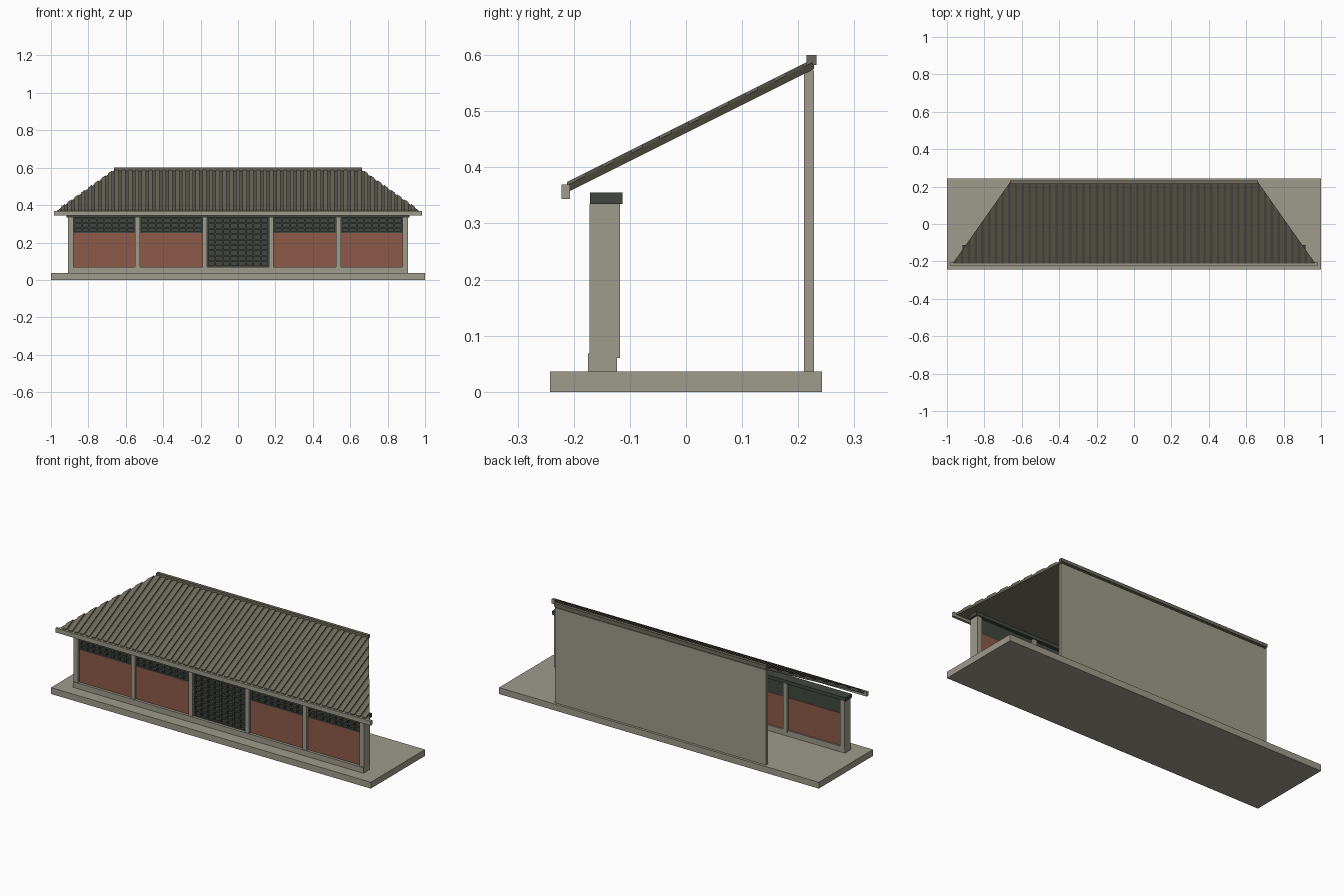
import bpy, bmesh, math

if "Cube" in bpy.data.objects:
    bpy.data.objects.remove(bpy.data.objects["Cube"])

def material(name, rgb):
    m = bpy.data.materials.new(name)
    m.diffuse_color = (*rgb, 1)
    m.use_nodes = True
    m.node_tree.nodes["Principled BSDF"].inputs["Base Color"].default_value = m.diffuse_color
    return m

CONCRETE = material("concrete", (0.345, 0.325, 0.262))
BRICK = material("red panel", (0.27, 0.10, 0.066))
DARK = material("dark lattice", (0.055, 0.064, 0.052))
SHEET = material("roof sheet", (0.105, 0.10, 0.076))
RIB = material("roof rib", (0.155, 0.145, 0.108))

def add_box(bm, x0, x1, y0, y1, z0, z1):
    add_prism(bm, [(x0, y0, z0), (x1, y0, z0), (x1, y1, z0), (x0, y1, z0)], z1 - z0)

def add_prism(bm, base, height):
    """Extrude a counter-clockwise base polygon straight up."""
    low = [bm.verts.new(p) for p in base]
    top = [bm.verts.new((x, y, z + height)) for x, y, z in base]
    n = len(base)
    bm.faces.new(low[::-1])
    bm.faces.new(top)
    for i in range(n):
        j = (i + 1) % n
        bm.faces.new((low[i], low[j], top[j], top[i]))

def finish(bm, name, mat):
    mesh = bpy.data.meshes.new(name)
    bmesh.ops.recalc_face_normals(bm, faces=bm.faces)
    bm.to_mesh(mesh)
    bm.free()
    mesh.materials.append(mat)
    ob = bpy.data.objects.new(name, mesh)
    bpy.context.collection.objects.link(ob)
    return ob

def box(name, mat, *dims):
    bm = bmesh.new()
    add_box(bm, *dims)
    return finish(bm, name, mat)

# Ground slab, back wall, plinth and head beam
box("base_slab", CONCRETE, -1, 1, -0.242, 0.242, 0, 0.036)
box("back_wall", CONCRETE, -0.66, 0.66, 0.21, 0.228, 0.036, 0.573)
box("plinth", CONCRETE, -0.908, 0.908, -0.175, -0.123, 0.036, 0.068)
box("head_beam", DARK, -0.918, 0.918, -0.171, -0.113, 0.335, 0.355)

# Columns, mirrored left and right
SPANS = [(0.165, 0.19), (0.525, 0.55), (0.88, 0.908)]
for i, (a, b) in enumerate(SPANS):
    for side, s in (("right", 1), ("left", -1)):
        x0, x1 = sorted((a * s, b * s))
        box(f"column_{side}_{i}", CONCRETE, x0, x1, -0.172, -0.118, 0.06, 0.335)

# Lattice: thin backing with raised bars on the front
def lattice(name, x0, x1, z0, z1):
    bm = bmesh.new()
    add_box(bm, x0, x1, -0.147, -0.132, z0, z1)
    cols = round((x1 - x0) / 0.042)
    rows = round((z1 - z0) / 0.029)
    bar = 0.004
    for i in range(cols + 1):
        x = x0 + bar + (x1 - x0 - 2 * bar) * i / cols
        add_box(bm, x - bar, x + bar, -0.158, -0.147, z0, z1)
    for j in range(rows + 1):
        z = z0 + bar + (z1 - z0 - 2 * bar) * j / rows
        add_box(bm, x0, x1, -0.160, -0.147, z - bar, z + bar)
    finish(bm, name, DARK)

# Bays: red lower panels with lattice above, full lattice in the centre
lattice("centre_lattice", -0.165, 0.165, 0.068, 0.335)
for i, (a, b) in enumerate([(0.19, 0.525), (0.55, 0.88)]):
    for side, s in (("right", 1), ("left", -1)):
        x0, x1 = sorted((a * s, b * s))
        box(f"red_panel_{side}_{i}", BRICK, x0, x1, -0.160, -0.130, 0.068, 0.25)
        lattice(f"upper_lattice_{side}_{i}", x0, x1, 0.25, 0.335)

# Sloped roof sheet, narrower at the ridge
Y0, Y1, X0, X1 = -0.212, 0.228, 0.97, 0.66
Z0, SLOPE = 0.355, 0.5

def under(y):
    return Z0 + (y - Y0) * SLOPE

def hip_y(x):
    return min(Y1, Y0 + (X0 - abs(x)) / (X0 - X1) * (Y1 - Y0))

bm = bmesh.new()
add_prism(bm, [(-X0, Y0, under(Y0)), (X0, Y0, under(Y0)),
               (X1, Y1, under(Y1)), (-X1, Y1, under(Y1))], 0.013)
finish(bm, "roof_sheet", SHEET)

# Raised ribs running up the slope, cut off along the hip edges
bm = bmesh.new()
PITCH, HALF = 0.036, 0.011
for i in range(-26, 27):
    xa, xb = i * PITCH - HALF, i * PITCH + HALF
    ya, yb = hip_y(xa), hip_y(xb)
    add_prism(bm, [(xa, Y0, under(Y0) + 0.012), (xb, Y0, under(Y0) + 0.012),
                   (xb, yb, under(yb) + 0.012), (xa, ya, under(ya) + 0.012)], 0.007)
finish(bm, "roof_ribs", RIB)

# Eave board and ridge cap
box("eave_board", CONCRETE, -0.985, 0.985, -0.222, -0.207, 0.344, 0.369)
box("ridge_cap", RIB, -0.662, 0.662, 0.215, 0.233, 0.582, 0.6)
